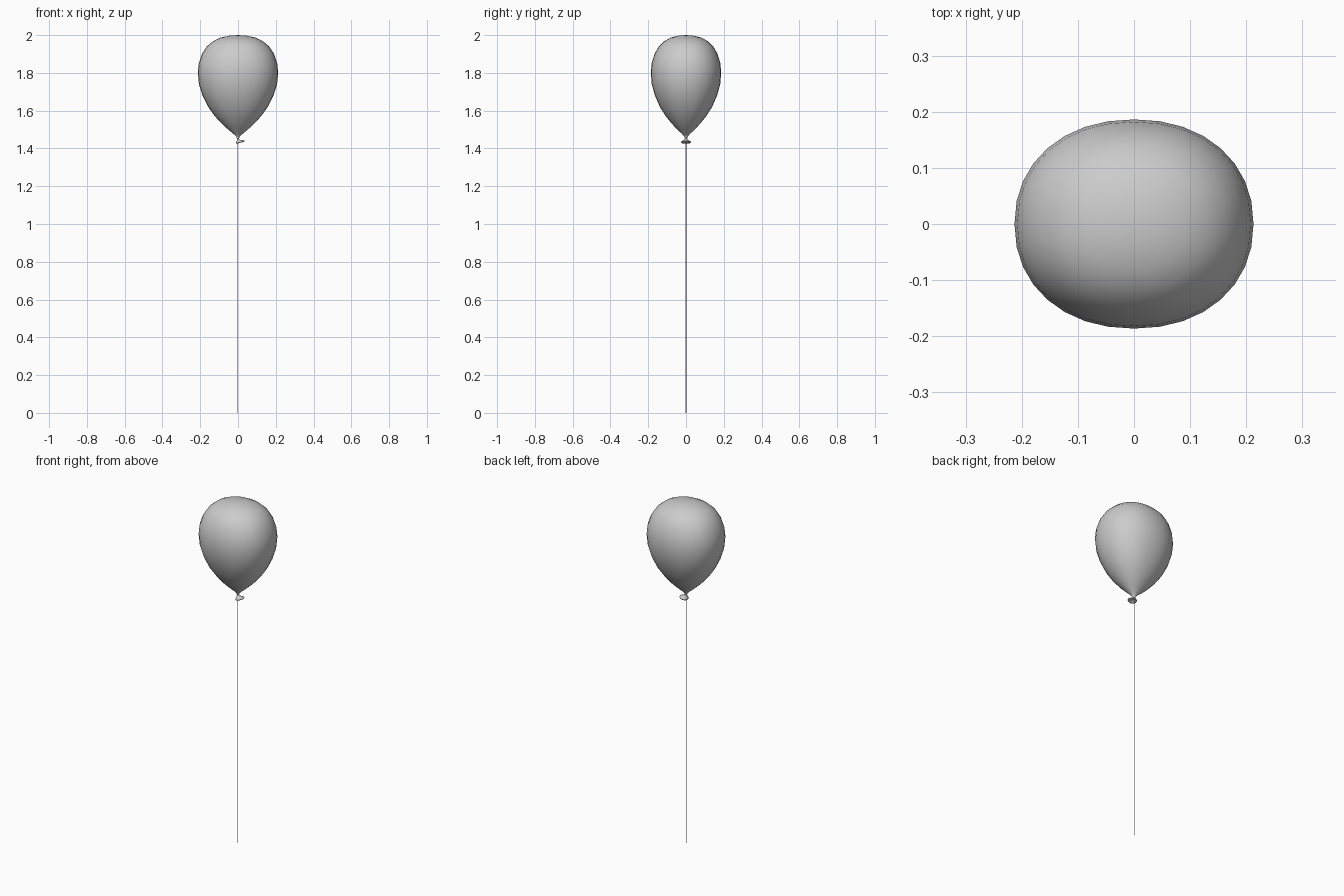
import bpy, bmesh, math

if "Cube" in bpy.data.objects:
    bpy.data.objects.remove(bpy.data.objects["Cube"])

SEG = 32


def loft(name, rings, exponent=2.0):
    """Skin rings given as (cx, z, rx, ry, tilt in z per x); rx = 0 makes a pole."""
    bm = bmesh.new()
    loops = []
    for cx, z, rx, ry, tilt in rings:
        if rx == 0:
            loops.append([bm.verts.new((cx, 0, z))])
            continue
        loop = []
        for i in range(SEG):
            a = 2 * math.pi * i / SEG
            c, s = math.cos(a), math.sin(a)
            x = rx * math.copysign(abs(c) ** (2 / exponent), c)
            y = ry * math.copysign(abs(s) ** (2 / exponent), s)
            loop.append(bm.verts.new((cx + x, y, z + tilt * x)))
        loops.append(loop)
    for lo, hi in zip(loops, loops[1:]):
        for i in range(SEG):
            j = (i + 1) % SEG
            if len(lo) == 1:
                bm.faces.new((lo[0], hi[j], hi[i]))
            elif len(hi) == 1:
                bm.faces.new((lo[i], lo[j], hi[0]))
            else:
                bm.faces.new((lo[i], lo[j], hi[j], hi[i]))
    bmesh.ops.recalc_face_normals(bm, faces=bm.faces[:])
    me = bpy.data.meshes.new(name)
    bm.to_mesh(me)
    bm.free()
    for p in me.polygons:
        p.use_smooth = True
    ob = bpy.data.objects.new(name, me)
    bpy.context.collection.objects.link(ob)
    return ob


# Inflated body: half width by height, flattened front to back
profile = [(1.452, .006), (1.462, .009), (1.475, .022), (1.50, .052), (1.53, .085),
           (1.57, .122), (1.62, .158), (1.68, .188), (1.74, .207), (1.80, .213),
           (1.85, .208), (1.90, .191), (1.94, .165), (1.968, .132), (1.987, .092),
           (1.997, .045), (2.0, 0)]
loft("balloon_body",
     [(0, z, r, r * (1 if r < .01 else .875), 0) for z, r in profile], 2.15)

# Tied neck flaring to a tilted rolled lip, with a hollow underside
loft("balloon_lip", [
    (0, 1.458, .006, .006, 0),
    (0, 1.449, .006, .007, 0),
    (.004, 1.443, .010, .013, .15),
    (.010, 1.438, .020, .023, .22),
    (.012, 1.434, .023, .026, .25),
    (.012, 1.430, .021, .024, .25),
    (.010, 1.433, .013, .016, .2),
    (.004, 1.439, 0, 0, 0)])

# Thin hanging string
bpy.ops.mesh.primitive_cylinder_add(vertices=8, radius=.002, depth=1.45,
                                    location=(-.001, 0, .725))
bpy.context.object.name = "string"
bpy.ops.object.shade_smooth_by_angle()
